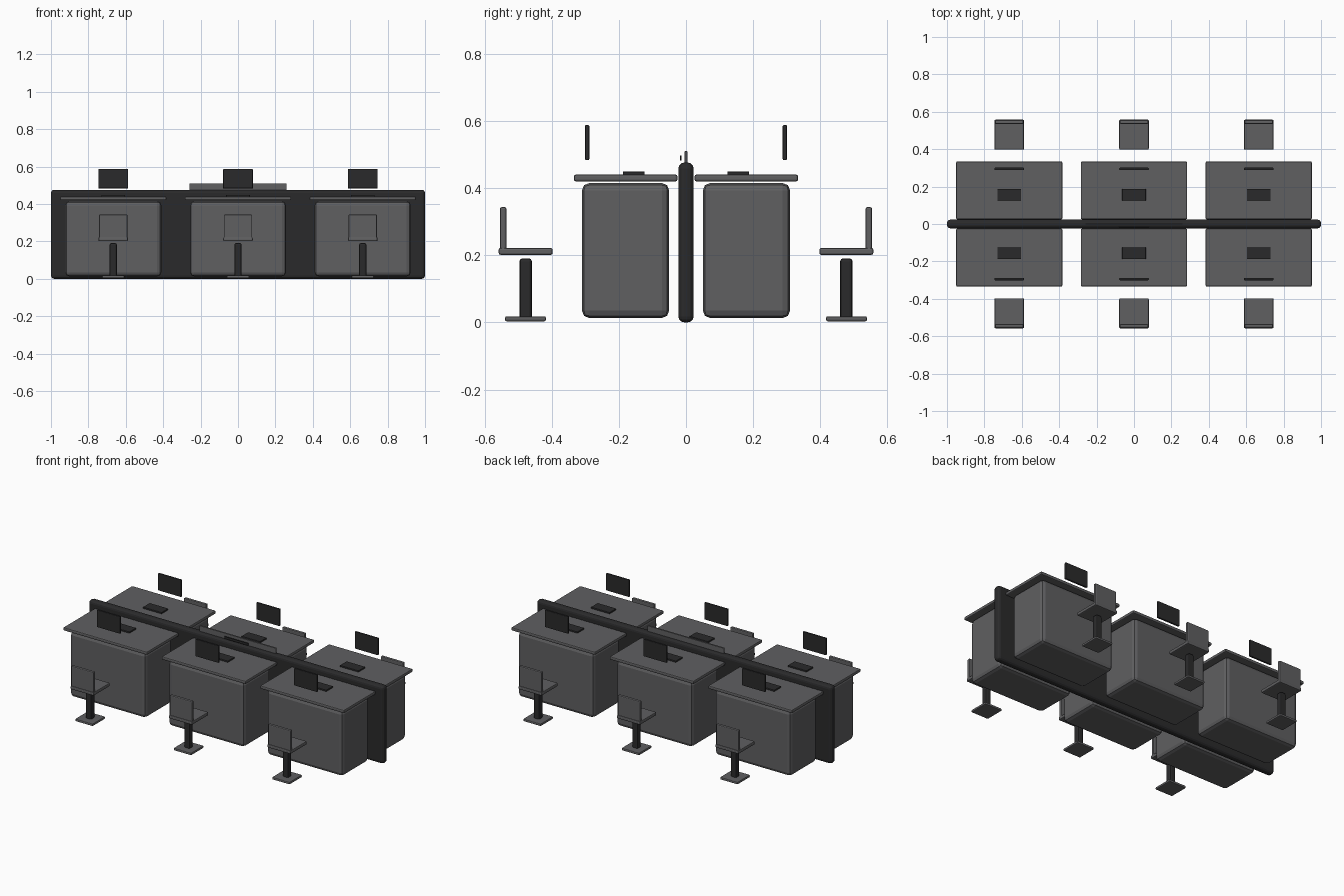
import bpy, bmesh

if "Cube" in bpy.data.objects:
    bpy.data.objects.remove(bpy.data.objects["Cube"])


def material(name, rgb):
    m = bpy.data.materials.new(name)
    m.diffuse_color = (*rgb, 1.0)
    m.use_nodes = True
    m.node_tree.nodes["Principled BSDF"].inputs["Base Color"].default_value = m.diffuse_color
    return m


GREY = material("warm grey laminate", (0.115, 0.115, 0.120))
DARK = material("charcoal", (0.023, 0.023, 0.024))


def box(name, x, y, z, mat, bevel, segments=2):
    """Rounded box from (min, max) ranges on each axis."""
    bm = bmesh.new()
    bmesh.ops.create_cube(bm, size=1.0)
    for v in bm.verts:
        v.co = [lo + (c + 0.5) * (hi - lo) for c, (lo, hi) in zip(v.co, (x, y, z))]
    if bevel:
        bmesh.ops.bevel(bm, geom=bm.edges[:], offset=bevel, segments=segments,
                        profile=0.5, affect='EDGES', clamp_overlap=True)
    bmesh.ops.recalc_face_normals(bm, faces=bm.faces)
    me = bpy.data.meshes.new(name)
    bm.to_mesh(me)
    bm.free()
    me.materials.append(mat)
    ob = bpy.data.objects.new(name, me)
    bpy.context.collection.objects.link(ob)
    return ob


# Parts of one workstation: name, half width, (inner y, outer y), z range, colour, bevel
PARTS = [
    ("desk_body", 0.257, (0.05, 0.31), (0.013, 0.415), GREY, 0.022),
    ("desk_top", 0.284, (0.025, 0.334), (0.42, 0.44), GREY, 0.006),
    ("keyboard", 0.063, (0.123, 0.188), (0.439, 0.449), DARK, 0.002),
    ("monitor", 0.079, (0.288, 0.301), (0.483, 0.588), DARK, 0.004),
    ("chair_seat", 0.079, (0.397, 0.558), (0.201, 0.222), GREY, 0.006),
    ("chair_back", 0.076, (0.535, 0.554), (0.215, 0.343), GREY, 0.005),
    ("chair_post", 0.019, (0.459, 0.496), (0.010, 0.191), DARK, 0.009),
    ("chair_base", 0.060, (0.417, 0.539), (0.003, 0.018), GREY, 0.005),
]

# Three workstations on each side of the divider
for cx in (-0.667, 0.0, 0.667):
    for side in (-1, 1):
        for name, hw, y, z, mat, bevel in PARTS:
            ys = sorted((side * y[0], side * y[1]))
            box(name, (cx - hw, cx + hw), ys, z, mat, bevel)

# Central divider, with the raised rail and small plate on top of it
box("divider", (-1.0, 1.0), (-0.023, 0.023), (0.0, 0.476), DARK, 0.018, 3)
box("divider_rail", (-0.26, 0.26), (-0.004, 0.004), (0.44, 0.510), GREY, 0.001, 1)
box("rail_plate", (-0.08, 0.08), (-0.018, -0.013), (0.482, 0.497), DARK, 0.001, 1)
